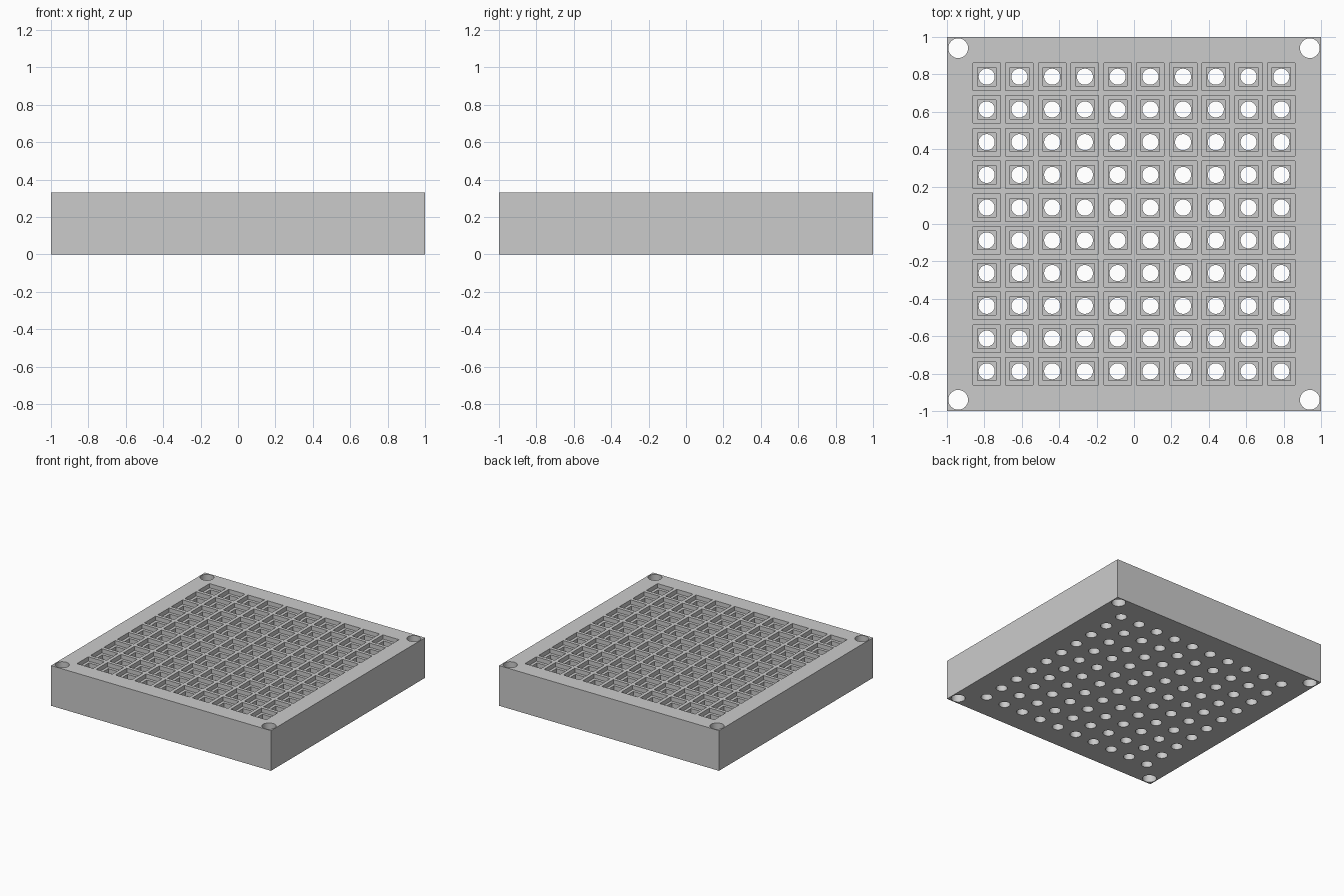
import bpy, bmesh, math
from mathutils import Matrix, Vector

old = bpy.data.objects.get("Cube")
if old:
    bpy.data.objects.remove(old, do_unlink=True)

HEIGHT = 0.33
PITCH = 0.175
COUNT = 10

# Single grey material
grey = bpy.data.materials.new("plain grey")
grey.use_nodes = True
colour = (0.6, 0.6, 0.6, 1)
grey.diffuse_color = colour
grey.node_tree.nodes["Principled BSDF"].inputs["Base Color"].default_value = colour


def box(bm, x, y, side, low, high):
    place = Matrix.Translation((x, y, (low + high) / 2))
    bmesh.ops.create_cube(bm, size=1, matrix=place @ Matrix.Diagonal((side, side, high - low, 1)))


def cylinder(bm, x, y, radius, low, high):
    bmesh.ops.create_cone(bm, cap_ends=True, segments=32, radius1=radius, radius2=radius,
                          depth=high - low, matrix=Matrix.Translation((x, y, (low + high) / 2)))


def make_object(name, bm):
    mesh = bpy.data.meshes.new(name)
    bm.to_mesh(mesh)
    bm.free()
    mesh.materials.append(grey)
    obj = bpy.data.objects.new(name, mesh)
    bpy.context.collection.objects.link(obj)
    return obj


# Solid tray block
bm = bmesh.new()
box(bm, 0, 0, 2, 0, HEIGHT)
tray = make_object("tray_block", bm)

steps = [(i - (COUNT - 1) / 2) * PITCH for i in range(COUNT)]
cells = [(x, y) for x in steps for y in steps]
above = HEIGHT + 0.1

# Cutters: wide shallow pockets, narrower deeper pockets, through holes
wide, narrow, holes = bmesh.new(), bmesh.new(), bmesh.new()
for x, y in cells:
    box(wide, x, y, 0.147, HEIGHT - 0.035, above)
    box(narrow, x, y, 0.1, HEIGHT - 0.07, above)
    cylinder(holes, x, y, 0.043, -0.1, above)

# Mounting holes in the corners
for sx in (-1, 1):
    for sy in (-1, 1):
        cylinder(holes, sx * 0.94, sy * 0.94, 0.053, -0.1, above)

cutters = [make_object("wide_pocket_cutter", wide),
           make_object("narrow_pocket_cutter", narrow),
           make_object("hole_cutter", holes)]

# Cut the block and drop the helpers
bpy.ops.object.select_all(action="DESELECT")
tray.select_set(True)
bpy.context.view_layer.objects.active = tray
for cutter in cutters:
    cutter.hide_render = True
    mod = tray.modifiers.new(cutter.name, "BOOLEAN")
    mod.operation = "DIFFERENCE"
    mod.solver = "EXACT"
    mod.object = cutter
    bpy.ops.object.modifier_apply(modifier=mod.name)
    bpy.data.objects.remove(cutter, do_unlink=True)

bpy.ops.object.shade_smooth_by_angle(angle=math.radians(30))
